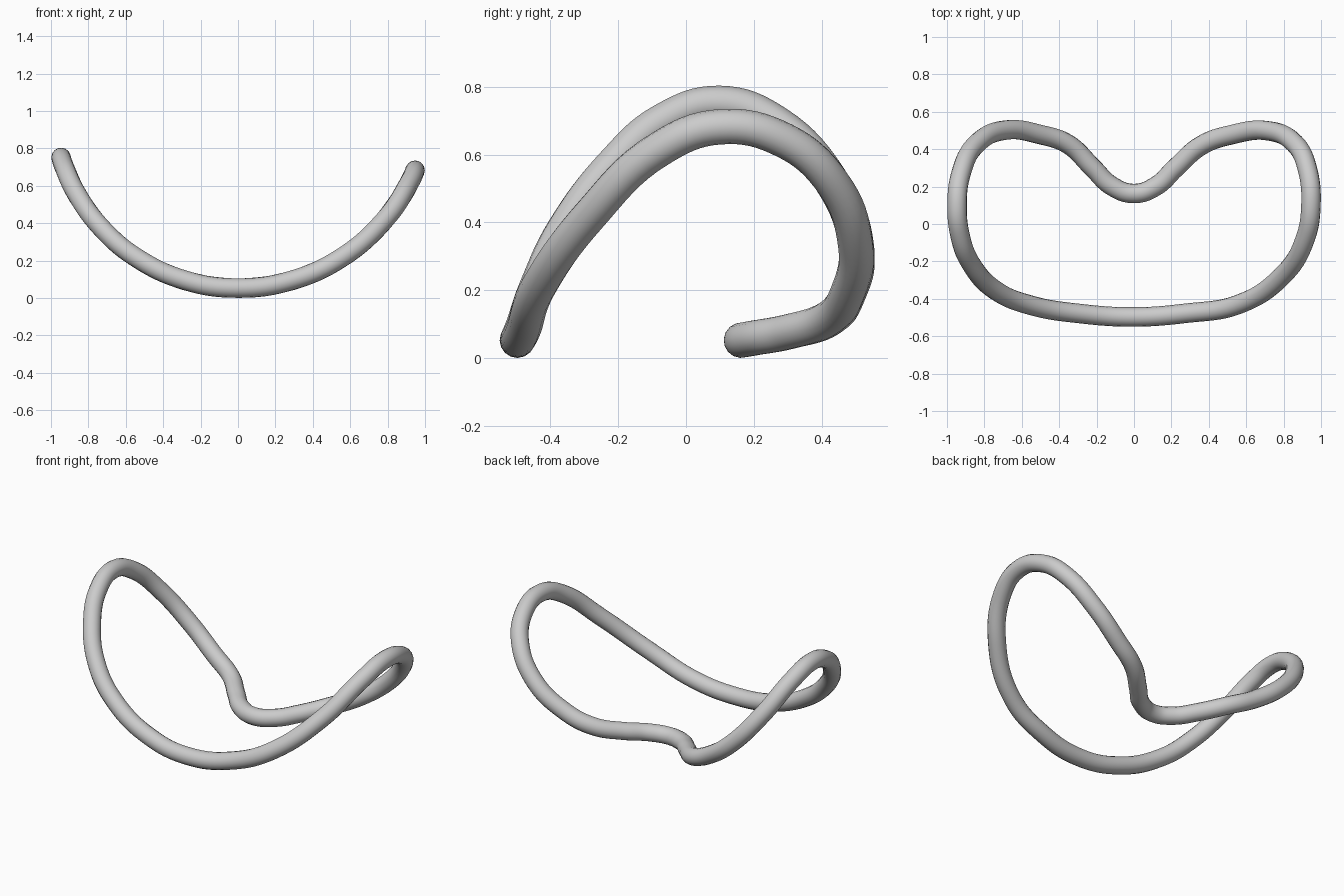
import bpy
from math import sqrt

if "Cube" in bpy.data.objects:
    bpy.data.objects.remove(bpy.data.objects["Cube"])

# Plan-view centreline of the closed loop (x, y)
plan = [(0, -.497), (.28, -.477), (.55, -.433), (.79, -.28), (.915, -.08), (.946, .1),
        (.928, .29), (.86, .43), (.71, .499), (.52, .477), (.36, .42), (.22, .298),
        (.12, .204), (0, .163), (-.12, .204), (-.22, .30), (-.35, .425), (-.5, .478),
        (-.68, .503), (-.84, .43), (-.925, .27), (-.946, .1), (-.928, -.07),
        (-.87, -.215), (-.74, -.355), (-.55, -.435), (-.28, -.480)]


# Height follows a circular arc, slightly tighter on the left
def height(x):
    r = .99 if x < 0 else 1.026
    return .053 + r - sqrt(r * r - x * x)


# Round tube swept along the loop
curve = bpy.data.curves.new("bent_loop", "CURVE")
curve.dimensions = "3D"
curve.bevel_depth = .052
curve.bevel_resolution = 6
curve.resolution_u = 8
spline = curve.splines.new("BEZIER")
spline.bezier_points.add(len(plan) - 1)
for p, (x, y) in zip(spline.bezier_points, plan):
    p.co = (x, y, height(x))
    p.handle_left_type = p.handle_right_type = "AUTO"
spline.use_cyclic_u = True
spline.use_smooth = True

loop = bpy.data.objects.new("bent_loop", curve)
bpy.context.collection.objects.link(loop)
bpy.context.view_layer.objects.active = loop
loop.select_set(True)
bpy.context.view_layer.update()
bpy.ops.object.convert(target="MESH")
bpy.ops.object.shade_smooth()
